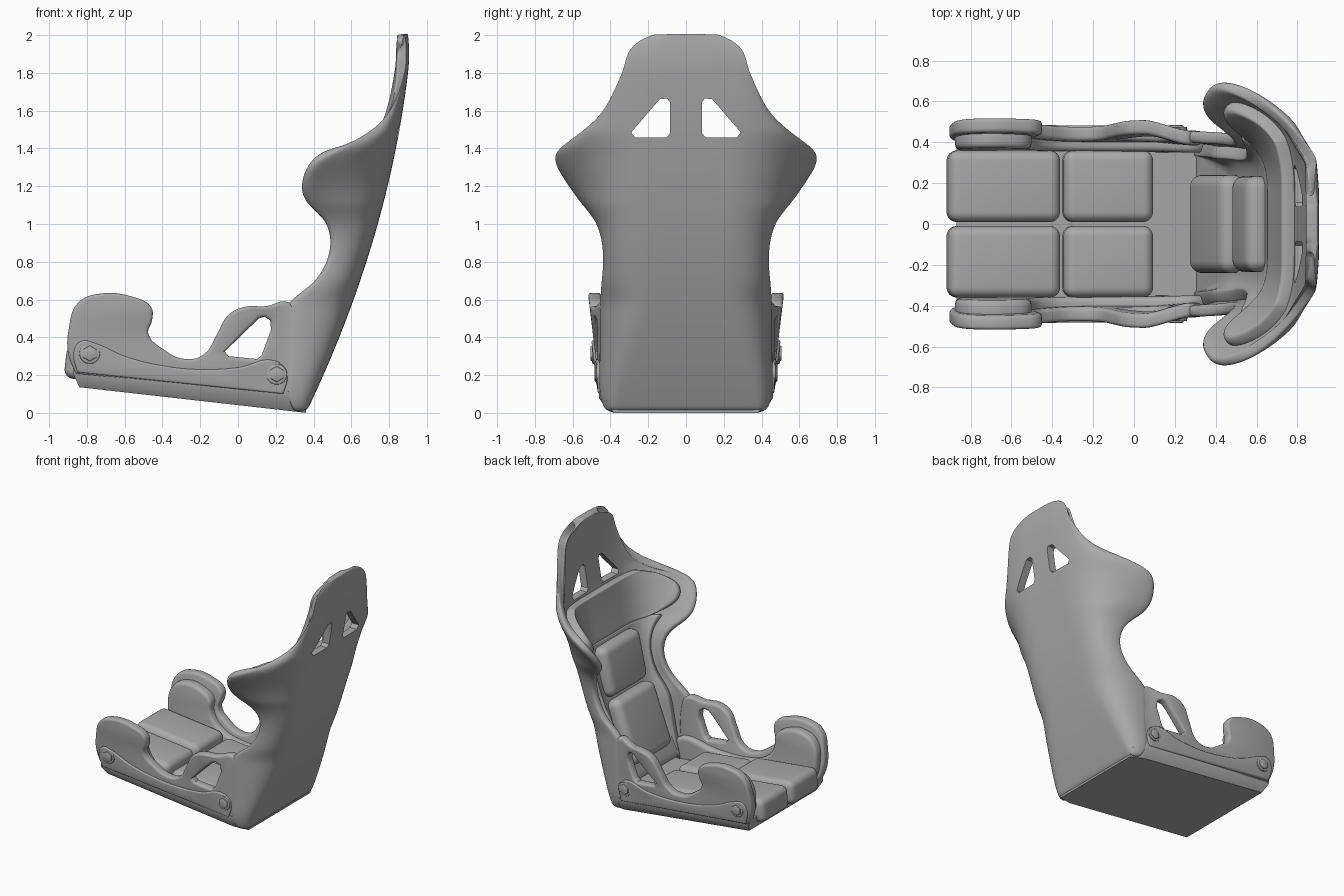
import bpy, bmesh
from math import pi
from mathutils import Vector, Matrix

cube = bpy.data.objects.get("Cube")
if cube:
    bpy.data.objects.remove(cube, do_unlink=True)

grey = bpy.data.materials.new("shell grey")
grey.use_nodes = True
grey.diffuse_color = (0.4, 0.4, 0.4, 1)
grey.node_tree.nodes["Principled BSDF"].inputs["Base Color"].default_value = (0.4, 0.4, 0.4, 1)


def new_object(name, bm):
    bmesh.ops.recalc_face_normals(bm, faces=bm.faces)
    mesh = bpy.data.meshes.new(name)
    bm.to_mesh(mesh)
    bm.free()
    mesh.materials.append(grey)
    obj = bpy.data.objects.new(name, mesh)
    bpy.context.collection.objects.link(obj)
    return obj


def modify(obj, kind, **settings):
    mod = obj.modifiers.new(kind.title(), kind)
    for key, value in settings.items():
        setattr(mod, key, value)


def finish(obj):
    """Apply the modifiers and smooth the soft edges."""
    bpy.ops.object.select_all(action='DESELECT')
    obj.select_set(True)
    bpy.context.view_layer.objects.active = obj
    bpy.ops.object.convert(target='MESH')
    bpy.ops.object.shade_smooth_by_angle(angle=0.7)


def mirror_y(obj):
    modify(obj, 'MIRROR', use_axis=(False, True, False))


# Back shell surface: edge position and half width by height
EDGE = [(0, .3, .42), (.08, .26, .455), (.3, .26, .458), (.5, .25, .458), (.58, .26, .456),
        (.68, .39, .45), (.8, .47, .44), (.92, .49, .45), (1.02, .45, .485), (1.1, .36, .55),
        (1.2, .34, .63), (1.34, .42, .71), (1.41, .55, .67), (1.5, .7, .54), (1.6, .8, .44),
        (1.8, .88, .34), (1.92, .89, .3), (1.98, .885, .23), (2.01, .88, .15)]


def edge_at(z):
    last = len(EDGE) - 1
    i = max(k for k in range(last) if EDGE[k][0] <= max(z, 0))
    a, b = EDGE[i], EDGE[i + 1]
    before, after = EDGE[max(i - 1, 0)], EDGE[min(i + 2, last)]
    h = b[0] - a[0]
    u = min(max((z - a[0]) / h, 0), 1)
    out = []
    for k in (1, 2):
        m0 = (b[k] - before[k]) / (b[0] - before[0]) * h
        m1 = (after[k] - a[k]) / (after[0] - a[0]) * h
        out.append(a[k] + u * m0 + u * u * (3 * (b[k] - a[k]) - 2 * m0 - m1)
                   + u ** 3 * (2 * (a[k] - b[k]) + m0 + m1))
    return out


def shell_point(z, t):
    """U-shaped section: flat centre, then a curve out to the front edge."""
    spine = .36 + .48 * z - .1 * z * z - .5 * max(z - 1.8, 0) ** 2
    front, width = edge_at(z)
    flat = min(.2 + .18 * max(1 - z / .6, 0), width * (.5 if z > 1 else .9))
    s, side = abs(t), 1 if t > 0 else -1
    if s < .25:
        return Vector((spine, side * flat * s * 4, z))
    u = (s - .25) / .75
    x = (1 - u) ** 2 * spine + 2 * u * (1 - u) * (spine - .01) + u * u * front
    y = (1 - u) ** 2 * flat + 2 * u * (1 - u) * min(width, .55) + u * u * width
    return Vector((x, side * y, z))


def shell_patch(name, low, high, reach, pinch, inset, thick, rows):
    """Padded strip of the shell; pinch rounds off its upper and lower corners."""
    bm = bmesh.new()
    grid = []
    columns = 28
    for r in range(rows + 1):
        f = 1 - (1 - r / rows) ** 1.3
        z = low + (high - low) * f
        row = []
        for c in range(columns + 1):
            t = (reach - pinch * abs(2 * f - 1) ** 2.5) * (2 * c / columns - 1)
            p = shell_point(z, t)
            if inset:
                along = shell_point(z, t + .01) - shell_point(z, t - .01)
                up = shell_point(z + .01, t) - shell_point(z - .01, t)
                p -= along.cross(up).normalized() * inset
            row.append(bm.verts.new(p))
        grid.append(row)
    for a, b in zip(grid, grid[1:]):
        for c in range(columns):
            bm.faces.new((a[c], a[c + 1], b[c + 1], b[c]))
    obj = new_object(name, bm)
    centre = obj.data.polygons[columns // 2]
    # thickness always grows towards the sitter
    modify(obj, 'SOLIDIFY', thickness=thick, offset=-1 if centre.normal.x > 0 else 1)
    modify(obj, 'SUBSURF', levels=2, render_levels=2)
    return obj


def plate(name, outlines, half, bevel, place, hard=0):
    """Extruded outline with holes; place maps the flat plate into space."""
    curve = bpy.data.curves.new(name, 'CURVE')
    curve.dimensions, curve.fill_mode = '2D', 'BOTH'
    curve.extrude, curve.bevel_depth, curve.offset = half - bevel, bevel, -bevel
    curve.bevel_resolution, curve.resolution_u = 2, 5
    for n, outline in enumerate(outlines):
        spline = curve.splines.new('BEZIER')
        spline.bezier_points.add(len(outline) - 1)
        spline.use_cyclic_u = True
        for i, (point, co) in enumerate(zip(spline.bezier_points, outline)):
            point.co = (*co, 0)
            kind = 'VECTOR' if n or i < hard else 'AUTO'
            point.handle_left_type = point.handle_right_type = kind
    temp = bpy.data.objects.new(name, curve)
    bpy.context.collection.objects.link(temp)
    mesh = bpy.data.meshes.new_from_object(temp.evaluated_get(bpy.context.evaluated_depsgraph_get()))
    bpy.data.objects.remove(temp, do_unlink=True)
    bm = bmesh.new()
    bm.from_mesh(mesh)
    bmesh.ops.remove_doubles(bm, verts=bm.verts, dist=.0002)
    for k in range(6):
        bmesh.ops.bisect_plane(bm, geom=bm.verts[:] + bm.edges[:] + bm.faces[:],
                               plane_co=(.05 * k + .02, 0, 0), plane_no=(1, 0, 0))
    for v in bm.verts:
        v.co = place(*v.co)
    return new_object(name, bm)


def lean(x, z):
    """Side walls lean outwards, easing off where they meet the back."""
    u = min(max((.29 - x) / .25, 0), 1)
    return .12 * (z - .1) * u * u * (3 - 2 * u)


# Back shell with two harness holes
shell = shell_patch("back_shell", 0, 2.01, 1, 0, 0, .058, 48)
hole = [(.085, 1.645), (.085, 1.48), (.105, 1.457), (.27, 1.457), (.29, 1.485), (.14, 1.66), (.1, 1.665)]
cutter = plate("harness_hole_cutter", [hole], .4, 0, lambda a, b, c: Vector((.85 + c, a, b)), hard=len(hole))
mirror_y(cutter)
finish(cutter)
cutter.hide_render = True
modify(shell, 'BOOLEAN', object=cutter, operation='DIFFERENCE', solver='EXACT')
finish(shell)
bpy.data.objects.remove(cutter, do_unlink=True)

# Linings on the inside of the shell
finish(shell_patch("back_lining", .08, 1.1, .8, 0, .045, .075, 20))
finish(shell_patch("head_bolster", 1.08, 1.43, .9, .35, .045, .075, 12))

# Side panels with a triangular opening
panel = [(.31, .12), (.24, .085), (-.86, .205), (-.9, .32), (-.895, .45), (-.85, .58), (-.74, .63),
         (-.56, .615), (-.46, .56), (-.455, .49), (-.475, .42), (-.4, .34), (-.28, .285),
         (-.18, .31), (-.11, .42), (-.05, .52), (.03, .56), (.15, .565), (.27, .585), (.315, .5)]
opening = [(-.07, .325), (-.05, .3), (.1, .285), (.125, .305), (.175, .44), (.17, .49), (.14, .51), (.11, .5)]
side = plate("side_panels", [panel, opening], .035, .018,
             lambda a, b, c: Vector((a, .42 + c + lean(a, b), b)), hard=3)
mirror_y(side)
finish(side)

# Inner bolsters beside the cushions
bolster = [(.34, .08), (-.84, .205), (-.875, .35), (-.84, .52), (-.74, .575), (-.6, .56), (-.51, .5),
           (-.5, .4), (-.42, .3), (-.28, .25), (0, .24), (.34, .25)]
inner = plate("thigh_bolsters", [bolster], .045, .025,
              lambda a, b, c: Vector((a, .395 + c + lean(a, b) * .4, b)), hard=2)
mirror_y(inner)
finish(inner)

# Raised rail along the lower side
rail = [(.24, .1), (-.85, .215), (-.87, .32), (-.83, .38), (-.76, .37), (-.6, .3), (-.4, .25),
        (-.2, .23), (0, .24), (.2, .275), (.26, .2)]
strip = plate("side_rails", [rail], .02, .01,
              lambda a, b, c: Vector((a, .447 + c + lean(a, b), b)), hard=2)
mirror_y(strip)
finish(strip)

# Base pan with chamfered lower edges, narrower at the back
bm = bmesh.new()
section = [(-.415, 0), (.415, 0), (.46, .065), (.46, .1), (-.46, .1), (-.46, .065)]
ends = [[bm.verts.new((x - (.03 * min(z * 20, 1) if x < 0 else 0), y * wide, z + .041 - .113 * x))
         for y, z in section] for x, wide in ((-.84, 1), (.25, 1), (.36, .92))]
bm.faces.new(ends[0])
bm.faces.new(ends[2])
for a, b in zip(ends, ends[1:]):
    for i in range(6):
        j = (i + 1) % 6
        bm.faces.new((a[i], a[j], b[j], b[i]))
finish(new_object("base_pan", bm))


# Cushions
def cushion(name, centre, size, tilt, soft, mirrored=False):
    bm = bmesh.new()
    place = Matrix.Translation(centre) @ Matrix.Rotation(tilt, 4, 'Y') @ Matrix.Diagonal((*size, 1))
    bmesh.ops.create_cube(bm, size=1, matrix=place)
    obj = new_object(name, bm)
    modify(obj, 'BEVEL', width=soft, segments=6)
    if mirrored:
        mirror_y(obj)
    finish(obj)


cushion("front_seat_cushions", (-.64, .185, .245), (.55, .35, .18), .11, .05, True)
cushion("rear_seat_cushions", (-.13, .185, .165), (.44, .35, .18), .11, .05, True)
cushion("lumbar_cushion", (.41, 0, .49), (.14, .48, .5), .36, .06)
cushion("upper_back_cushion", (.575, 0, .92), (.13, .47, .38), .22, .06)

# Mounting bolts: washer and hexagonal head
for name, x, z in (("front_bolts", -.785, .315), ("rear_bolts", .205, .205)):
    bm = bmesh.new()
    for radius, sides, depth in ((.055, 24, .044), (.042, 6, .06)):
        place = Matrix.Translation((x, .45 + lean(x, z), z)) @ Matrix.Rotation(pi / 2, 4, 'X')
        bmesh.ops.create_cone(bm, cap_ends=True, segments=sides, radius1=radius, radius2=radius,
                              depth=depth, matrix=place)
    bolt = new_object(name, bm)
    modify(bolt, 'BEVEL', width=.005, segments=2, limit_method='ANGLE')
    mirror_y(bolt)
    finish(bolt)
